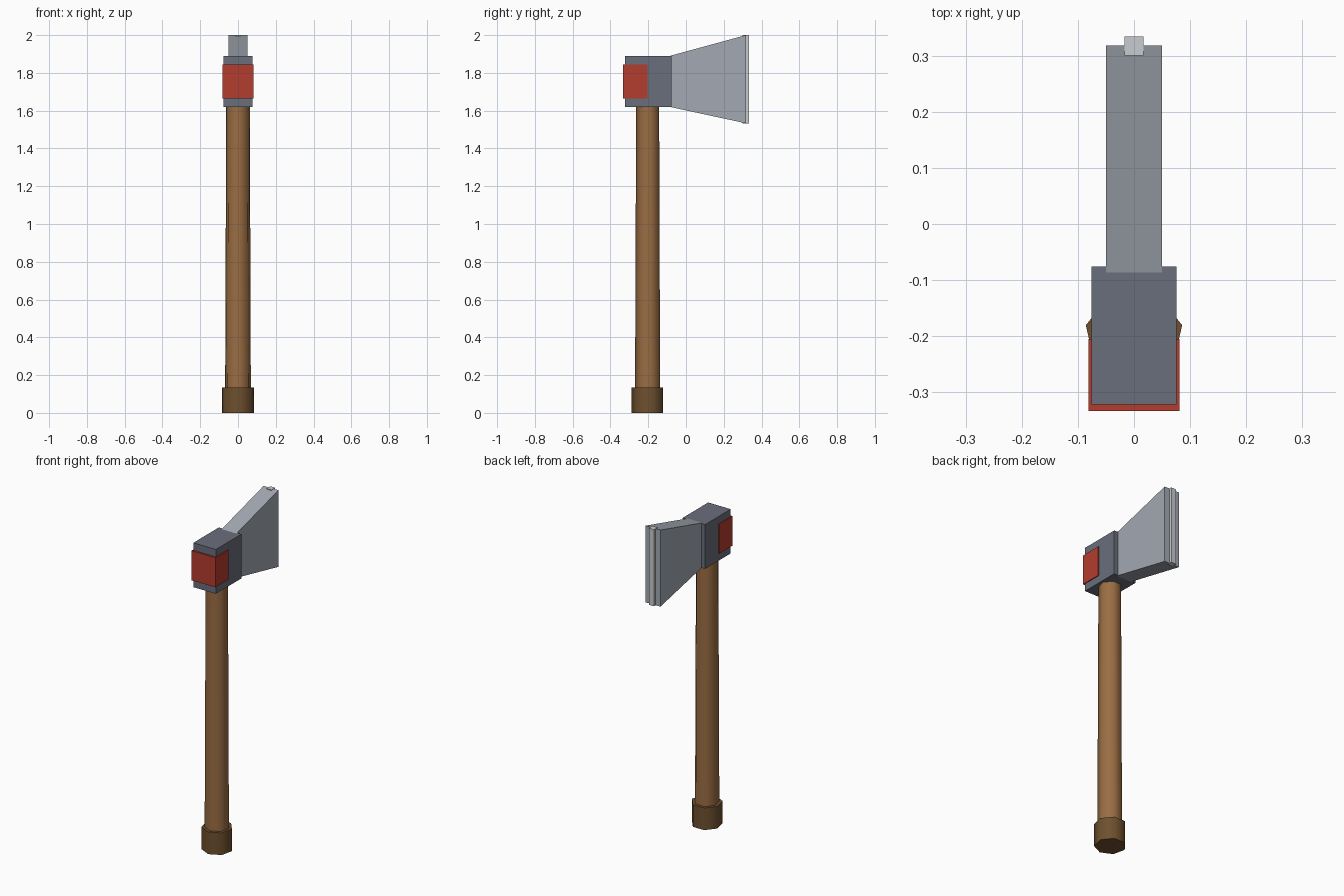
import bpy, bmesh, math

if "Cube" in bpy.data.objects:
    bpy.data.objects.remove(bpy.data.objects["Cube"])


def material(name, rgb):
    """Flat colour given as 0-255 sRGB, stored as linear."""
    mat = bpy.data.materials.new(name)
    lin = [((c / 255 + 0.055) / 1.055) ** 2.4 for c in rgb]
    mat.diffuse_color = (*lin, 1)
    mat.use_nodes = True
    mat.node_tree.nodes["Principled BSDF"].inputs["Base Color"].default_value = mat.diffuse_color
    return mat


WOOD = material("wood", (154, 109, 67))
DARK_WOOD = material("dark_wood", (110, 80, 46))
IRON = material("dark_iron", (106, 110, 123))
STEEL = material("steel", (163, 169, 179))
BRIGHT = material("bright_steel", (200, 204, 207))
RED = material("red_paint", (180, 60, 46))


def add_object(name, bm, mat):
    bmesh.ops.recalc_face_normals(bm, faces=bm.faces)
    mesh = bpy.data.meshes.new(name)
    bm.to_mesh(mesh)
    bm.free()
    mesh.materials.append(mat)
    obj = bpy.data.objects.new(name, mesh)
    bpy.context.collection.objects.link(obj)
    return obj


def slab(name, profile, half_width, mat):
    """Extrude a (y, z) outline symmetrically across x."""
    bm = bmesh.new()
    face = bm.faces.new([bm.verts.new((-half_width, y, z)) for y, z in profile])
    ext = bmesh.ops.extrude_face_region(bm, geom=[face])
    verts = [g for g in ext["geom"] if isinstance(g, bmesh.types.BMVert)]
    bmesh.ops.translate(bm, verts=verts, vec=(2 * half_width, 0, 0))
    return add_object(name, bm, mat)


def box(name, half_width, y0, y1, z0, z1, mat):
    return slab(name, [(y0, z0), (y1, z0), (y1, z1), (y0, z1)], half_width, mat)


def rod(name, r0, r1, z0, z1, mat, sides=7, y=-0.2):
    """Seven-sided tapered rod with one corner facing the front."""
    bm = bmesh.new()
    rings = []
    for r, z in ((r0, z0), (r1, z1)):
        angles = [-math.pi / 2 + i * math.tau / sides for i in range(sides)]
        rings.append([bm.verts.new((r * math.cos(a), y + r * math.sin(a), z)) for a in angles])
    for i in range(sides):
        j = (i + 1) % sides
        bm.faces.new((rings[0][i], rings[0][j], rings[1][j], rings[1][i])).smooth = True
    for ring in rings:
        bm.faces.new(ring)
    obj = add_object(name, bm, mat)
    bpy.context.view_layer.objects.active = obj
    obj.select_set(True)
    bpy.ops.object.shade_smooth_by_angle(angle=math.radians(60))
    obj.select_set(False)
    return obj


# Handle and its end cap
rod("handle", 0.070, 0.064, 0.05, 1.65, WOOD)
rod("pommel", 0.088, 0.088, 0.0, 0.135, DARK_WOOD)

# Head block with painted band around the rear
box("head_block", 0.076, -0.322, -0.076, 1.62, 1.89, IRON)
box("painted_band", 0.081, -0.333, -0.205, 1.665, 1.845, RED)

# Flared blade and bright cutting edge
slab("blade", [(-0.086, 1.62), (0.318, 1.533), (0.318, 2.0), (-0.086, 1.89)], 0.05, STEEL)
box("cutting_edge", 0.017, 0.30, 0.334, 1.533, 2.0, BRIGHT)
